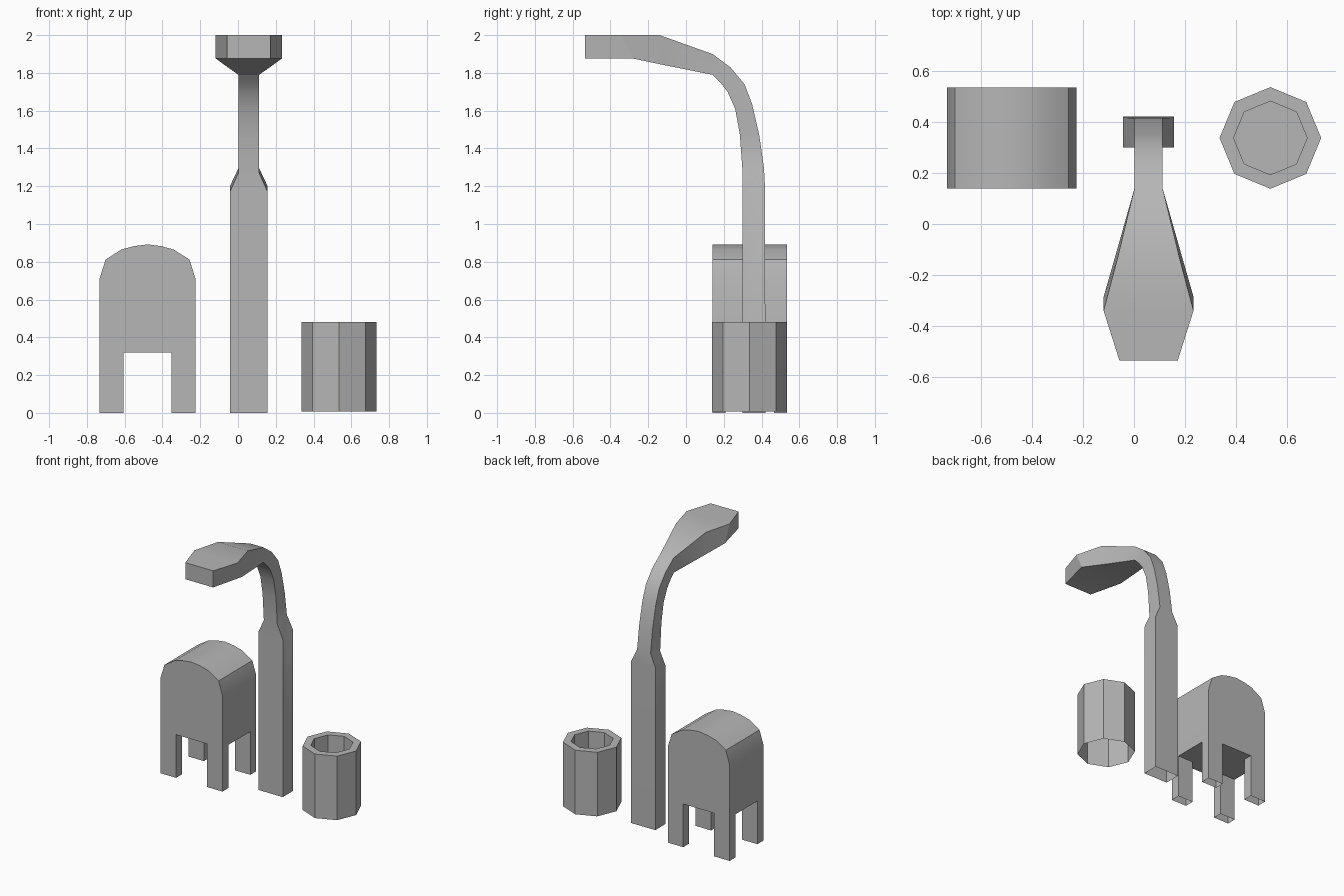
import bpy, bmesh
from math import cos, sin, pi, radians

if "Cube" in bpy.data.objects:
    bpy.data.objects.remove(bpy.data.objects["Cube"])

# Mid grey paint shared by every part
grey = bpy.data.materials.new("mid_grey")
grey.diffuse_color = (0.47, 0.47, 0.47, 1)
grey.use_nodes = True
grey.node_tree.nodes["Principled BSDF"].inputs["Base Color"].default_value = grey.diffuse_color


def loft(name, rings, cap_start=False, cap_end=False):
    """Skin a series of closed rings; ends stay open unless capped."""
    bm = bmesh.new()
    loops = [[bm.verts.new(p) for p in ring] for ring in rings]
    n = len(loops[0])
    for a, b in zip(loops, loops[1:]):
        for i in range(n):
            j = (i + 1) % n
            bm.faces.new((a[i], a[j], b[j], b[i]))
    if cap_start:
        bm.faces.new(loops[0][::-1])
    if cap_end:
        bm.faces.new(loops[-1])
    bmesh.ops.recalc_face_normals(bm, faces=bm.faces[:])
    mesh = bpy.data.meshes.new(name)
    bm.to_mesh(mesh)
    bm.free()
    mesh.materials.append(grey)
    obj = bpy.data.objects.new(name, mesh)
    bpy.context.collection.objects.link(obj)
    # Soft bends, crisp corners
    bpy.ops.object.select_all(action='DESELECT')
    obj.select_set(True)
    bpy.context.view_layer.objects.active = obj
    bpy.ops.object.shade_smooth_by_angle(angle=radians(30))
    return obj


# Street lamp: half width, front/under point (y, z), back/top point (y, z)
LAMP_X = 0.057
sections = [
    (0.10, (0.30, 0.0), (0.421, 0.0)),
    (0.10, (0.30, 1.17), (0.418, 1.20)),
    (0.055, (0.30, 1.27), (0.413, 1.295)),
    (0.055, (0.285, 1.475), (0.387, 1.475)),
    (0.055, (0.26, 1.61), (0.35, 1.635)),
    (0.055, (0.22, 1.70), (0.31, 1.74)),
    (0.055, (0.185, 1.745), (0.235, 1.83)),
    (0.055, (0.14, 1.79), (0.14, 1.90)),
    (0.123, (-0.10, 1.838), (-0.14, 2.0)),
    (0.176, (-0.285, 1.877), (-0.34, 2.0)),
    (0.114, (-0.535, 1.877), (-0.535, 2.0)),
]
loft("street_lamp",
     [[(LAMP_X - w, *f), (LAMP_X + w, *f), (LAMP_X + w, *b), (LAMP_X - w, *b)]
      for w, f, b in sections], cap_end=True)

# Mailbox body: arched profile extruded front to back
BOX_X, HALF, Y0, Y1, FLOOR = -0.479, 0.254, 0.14, 0.535, 0.32
arch = [(HALF, FLOOR), (HALF, 0.71), (0.222, 0.812), (0.138, 0.865), (0.071, 0.883)]
profile = arch + [(0, 0.892)] + [(-x, z) for x, z in reversed(arch)]
loft("mailbox_body", [[(BOX_X + x, y, z) for x, z in profile] for y in (Y0, Y1)],
     cap_start=True, cap_end=True)

# Mailbox legs: open-bottomed posts at the four corners
for side, sx in (("left", -1), ("right", 1)):
    for end, y0, y1 in (("front", Y0, Y0 + 0.07), ("back", Y1 - 0.07, Y1)):
        xa, xb = sorted((BOX_X + sx * HALF, BOX_X + sx * 0.127))
        loft(f"mailbox_leg_{end}_{side}",
             [[(xa, y0, z), (xb, y0, z), (xb, y1, z), (xa, y1, z)]
              for z in (0, FLOOR)])

# Litter bin: octagonal wall, flat rim and recessed floor, open underneath
bin_profile = [(0.199, 0.007), (0.199, 0.482), (0.144, 0.482), (0.144, 0.26)]
loft("litter_bin",
     [[(0.534 + r * cos(i * pi / 4), 0.337 + r * sin(i * pi / 4), z) for i in range(8)]
      for r, z in bin_profile], cap_end=True)
